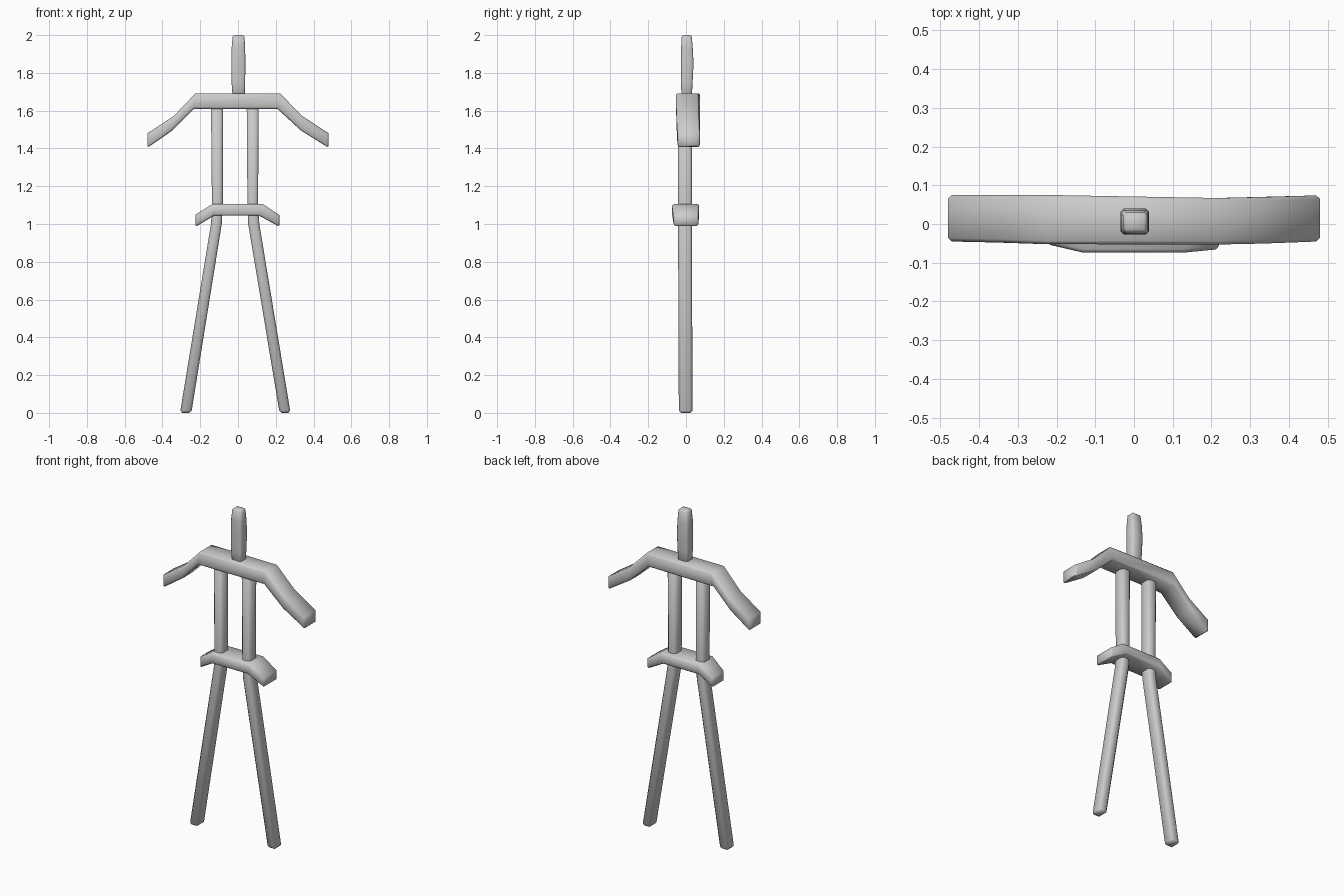
import bpy, bmesh, math

if "Cube" in bpy.data.objects:
    bpy.data.objects.remove(bpy.data.objects["Cube"])


def loft(name, rings, bevel=0.009):
    """Skin four-cornered rings into a capped beam with softened long edges."""
    bm = bmesh.new()
    loops = [[bm.verts.new(p) for p in ring] for ring in rings]
    for a, b in zip(loops, loops[1:]):
        for i in range(4):
            j = (i + 1) % 4
            bm.faces.new((a[i], a[j], b[j], b[i]))
    bm.faces.new(loops[0][::-1])
    bm.faces.new(loops[-1])
    bmesh.ops.recalc_face_normals(bm, faces=bm.faces)
    sharp = [e for e in bm.edges if e.calc_face_angle(0) > math.radians(60)]
    bmesh.ops.bevel(bm, geom=sharp, offset=bevel, segments=1,
                    affect='EDGES', clamp_overlap=True)
    bmesh.ops.recalc_face_normals(bm, faces=bm.faces)
    mesh = bpy.data.meshes.new(name)
    bm.to_mesh(mesh)
    bm.free()
    obj = bpy.data.objects.new(name, mesh)
    bpy.context.collection.objects.link(obj)
    bpy.ops.object.select_all(action='DESELECT')
    obj.select_set(True)
    bpy.context.view_layer.objects.active = obj
    bpy.ops.object.shade_smooth_by_angle(angle=math.radians(50))
    return obj


def upright(name, sections, bevel=0.012):
    """Sections: z, x min, x max, y min, y max."""
    return loft(name, [[(x0, y0, z), (x1, y0, z), (x1, y1, z), (x0, y1, z)]
                       for z, x0, x1, y0, y1 in sections], bevel)


def crossbar(name, sections):
    """Sections: top x, top z, bottom x, bottom z, y min, y max."""
    return loft(name, [[(xt, y0, zt), (xt, y1, zt), (xb, y1, zb), (xb, y0, zb)]
                       for xt, zt, xb, zb, y0, y1 in sections])


# Neck post, slightly swollen in the middle
upright("neck_post", [
    (1.66, -0.028, 0.035, -0.024, 0.030),
    (1.75, -0.034, 0.038, -0.026, 0.035),
    (1.85, -0.035, 0.039, -0.027, 0.040),
    (1.93, -0.034, 0.038, -0.026, 0.036),
    (2.00, -0.028, 0.034, -0.022, 0.030)], 0.008)

# Shoulder bar with drooping arms
crossbar("shoulder_bar", [
    (-0.48, 1.48, -0.48, 1.403, -0.045, 0.075),
    (-0.34, 1.572, -0.347, 1.495, -0.048, 0.075),
    (-0.225, 1.692, -0.233, 1.61, -0.052, 0.075),
    (0.222, 1.692, 0.208, 1.61, -0.053, 0.067),
    (0.34, 1.572, 0.333, 1.495, -0.050, 0.070),
    (0.48, 1.48, 0.48, 1.403, -0.045, 0.074)])

# Hip bar with short drooping ends
crossbar("hip_bar", [
    (-0.225, 1.05, -0.225, 0.985, -0.052, 0.065),
    (-0.133, 1.107, -0.127, 1.044, -0.074, 0.069),
    (0.13, 1.107, 0.112, 1.044, -0.074, 0.069),
    (0.22, 1.047, 0.22, 0.985, -0.065, 0.066)])

# Continuous side poles: torso uprights bending outward into the legs
upright("left_pole", [
    (0.0, -0.307, -0.247, -0.038, 0.034),
    (1.00, -0.143, -0.086, -0.042, 0.032),
    (1.10, -0.138, -0.080, -0.042, 0.032),
    (1.64, -0.143, -0.080, -0.042, 0.032)])
upright("right_pole", [
    (0.0, 0.220, 0.278, -0.038, 0.034),
    (1.00, 0.054, 0.113, -0.042, 0.032),
    (1.10, 0.050, 0.106, -0.042, 0.032),
    (1.64, 0.046, 0.110, -0.042, 0.032)])
